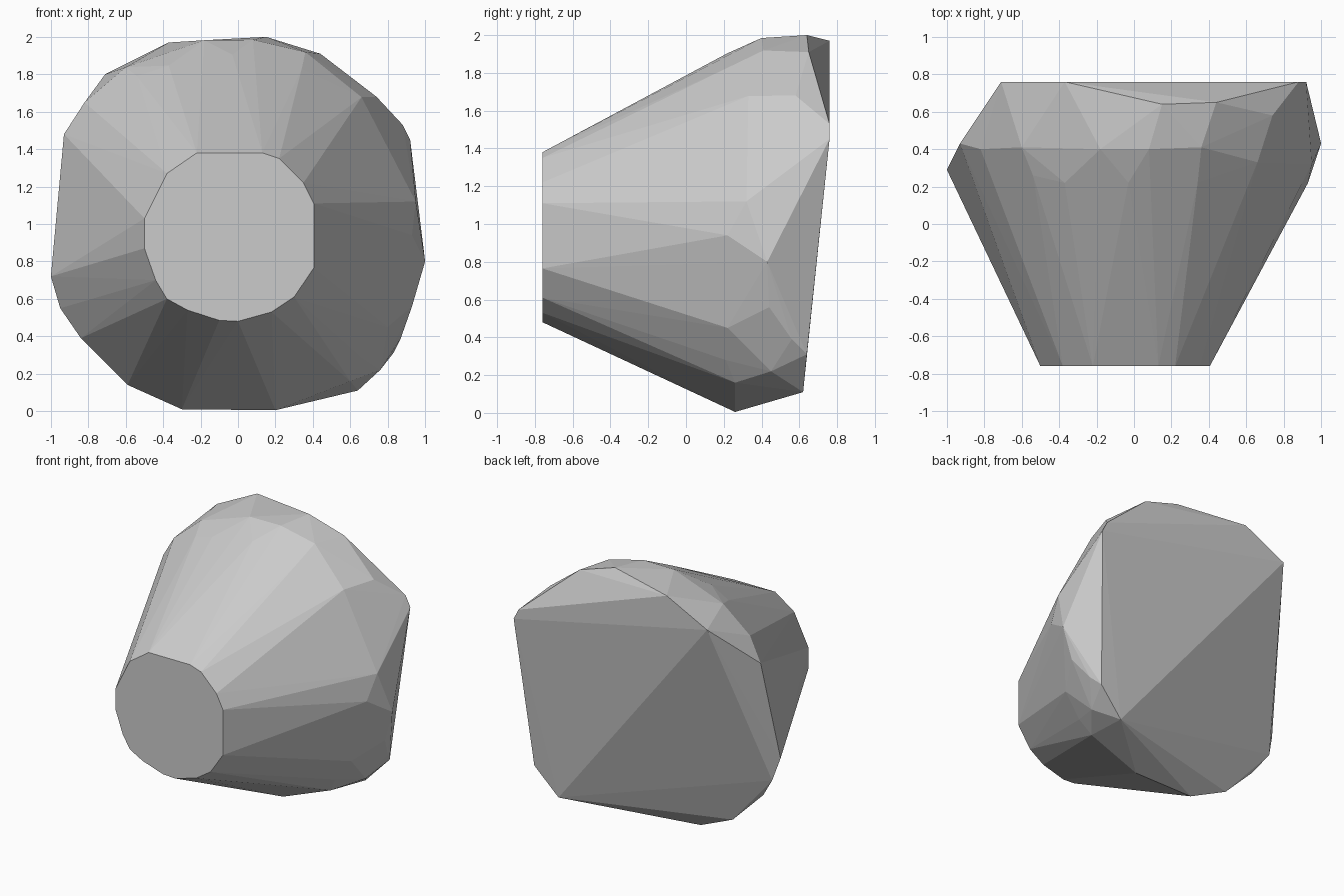
import bpy, bmesh, math

# Flat front facet outline (x, z) at y = -0.76
FRONT_Y = -0.76
front = [(-.22, 1.38), (.13, 1.38), (.22, 1.35), (.35, 1.22), (.405, 1.11),
         (.405, .765), (.30, .61), (.18, .53), (0, .48), (-.10, .485),
         (-.27, .54), (-.38, .60), (-.44, .70), (-.50, .87), (-.50, 1.03),
         (-.38, 1.27)]

# Widest rim of the stone (x, y, z), clockwise from the top
rim = [(-.37, .76, 1.97), (.15, .64, 2.0), (.44, .65, 1.91), (.74, .58, 1.68),
       (.88, .76, 1.53), (.92, .76, 1.45), (1.0, .43, .80), (.93, .44, .56),
       (.87, .56, .39), (.83, .64, .31), (.76, .45, .22), (.64, .62, .11),
       (.20, .26, .005), (-.30, .25, .01), (-.59, .28, .14), (-.84, .27, .39),
       (-.95, .32, .55), (-1.0, .29, .72), (-.93, .43, 1.48),
       (-.71, .76, 1.80)]

# Shoulder points (x, y) on the upper half of the tapering body
shoulder = [(-.82, .40), (-.60, .41), (-.54, .26), (-.37, .22), (-.18, .40),
            (-.03, .22), (.08, .40), (.34, .22), (.36, .41), (.66, .33)]

# Lower right chipped corner and side facets
chips = [(.93, .22, .94), (.95, .32, 1.12), (.80, .22, .45), (.67, .21, .28),
         (.60, .26, .16)]


def on_cone(x, y):
    """Place a point on the conical body around its axis."""
    r = .45 + .535 * (y - FRONT_Y) * (1 if y < .3 else .985)
    return (x, y, .93 + math.sqrt(max(r * r - (x + .04) ** 2, 0)))


points = [(x, FRONT_Y, z) for x, z in front] + rim + chips
points += [on_cone(x, y) for x, y in shoulder]

# Wrap everything in a faceted convex skin
bm = bmesh.new()
for p in points:
    bm.verts.new(p)
hull = bmesh.ops.convex_hull(bm, input=bm.verts)
loose = [v for v in bm.verts if not v.link_faces]
bmesh.ops.delete(bm, geom=loose, context='VERTS')
bmesh.ops.dissolve_limit(bm, angle_limit=math.radians(.5),
                         verts=bm.verts, edges=bm.edges)
bmesh.ops.recalc_face_normals(bm, faces=bm.faces)

mesh = bpy.data.meshes.new("faceted_stone")
bm.to_mesh(mesh)
bm.free()
stone = bpy.data.objects.new("faceted_stone", mesh)
bpy.context.collection.objects.link(stone)
